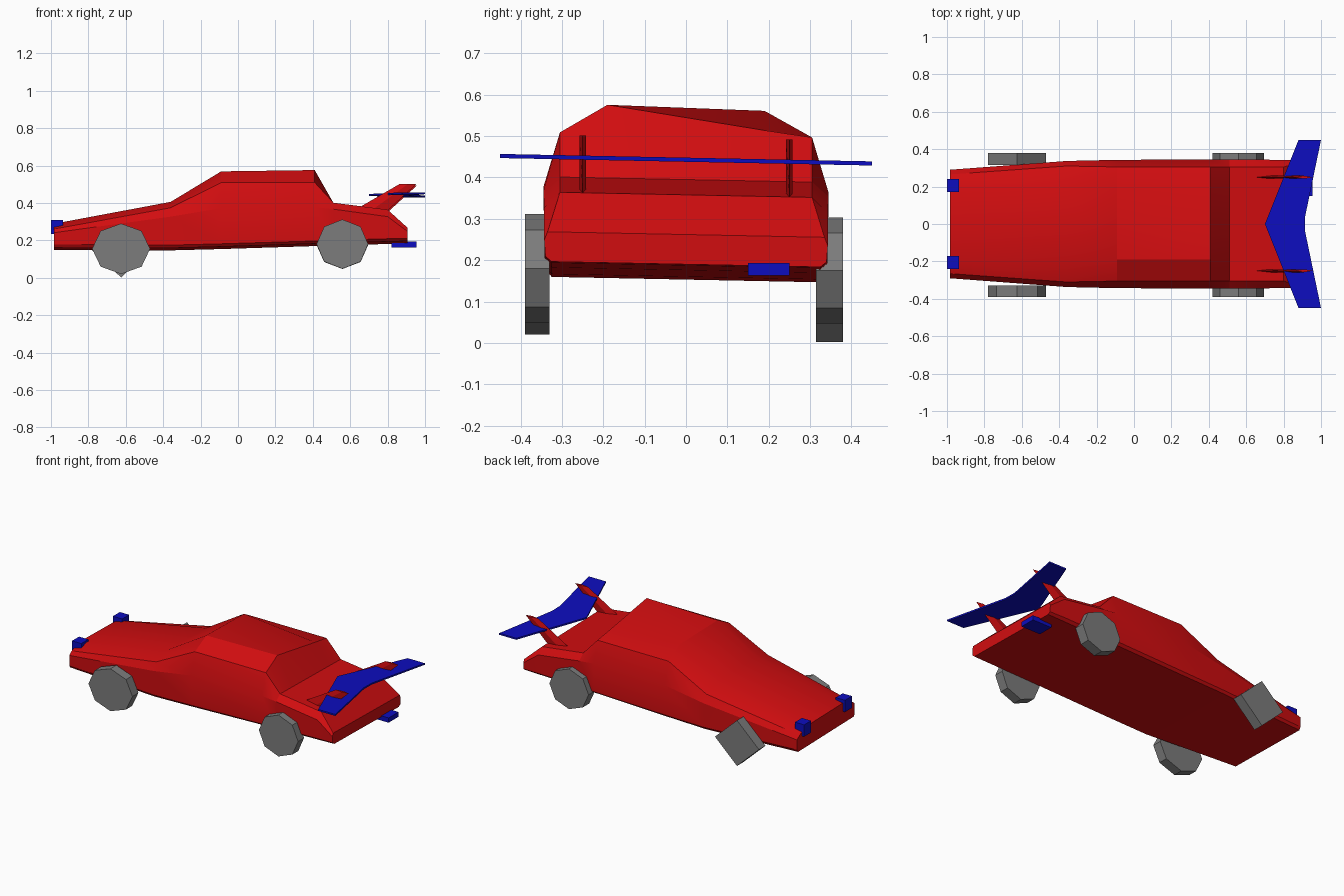
import bpy, bmesh, math
from mathutils import Vector

if "Cube" in bpy.data.objects:
    bpy.data.objects.remove(bpy.data.objects["Cube"], do_unlink=True)


def material(name, rgb):
    m = bpy.data.materials.new(name)
    m.use_nodes = True
    m.diffuse_color = (*rgb, 1)
    bsdf = next(n for n in m.node_tree.nodes if n.type == 'BSDF_PRINCIPLED')
    bsdf.inputs["Base Color"].default_value = (*rgb, 1)
    return m


RED = material("red paint", (0.64, 0.004, 0.005))
BLUE = material("blue paint", (0.004, 0.004, 0.52))
GREY = material("grey rubber", (0.2, 0.2, 0.2))


def finish(name, bm, mat):
    bmesh.ops.recalc_face_normals(bm, faces=bm.faces)
    mesh = bpy.data.meshes.new(name)
    bm.to_mesh(mesh)
    bm.free()
    mesh.materials.append(mat)
    obj = bpy.data.objects.new(name, mesh)
    bpy.context.collection.objects.link(obj)
    return obj


def loft(name, rings, mat):
    """Skin a list of equal closed rings and cap both ends."""
    bm = bmesh.new()
    loops = [[bm.verts.new(p) for p in ring] for ring in rings]
    n = len(loops[0])
    for a, b in zip(loops, loops[1:]):
        for i in range(n):
            j = (i + 1) % n
            bm.faces.new((a[i], a[j], b[j], b[i]))
    bm.faces.new(loops[0])
    bm.faces.new(loops[-1])
    return finish(name, bm, mat)


def box(name, x, y, z, mat):
    rings = [[(px, y[0], z[0]), (px, y[1], z[0]), (px, y[1], z[1]), (px, y[0], z[1])] for px in x]
    return loft(name, rings, mat)


def roll(x, y, z):
    """The whole shell leans slightly towards +y."""
    return (x, y, z - 0.02 * y)


# Body: half sections of (half width, height) from floor up to roof rail
SECTIONS = [
    (-0.985, [(.28, .155), (.29, .172), (.29, .235), (.265, .255), (.19, .285)]),
    (-0.36, [(.325, .153), (.337, .168), (.337, .32), (.31, .368), (.19, .402)]),
    (-0.09, [(.325, .16), (.34, .175), (.343, .365), (.305, .503), (.19, .565)]),
    (0.41, [(.325, .176), (.342, .19), (.345, .37), (.305, .503), (.19, .572)]),
    (0.51, [(.325, .18), (.342, .194), (.345, .36), (.305, .395), (.19, .395)]),
    (0.80, [(.325, .187), (.342, .202), (.343, .32), (.305, .358), (.19, .358)]),
    (0.905, [(.325, .19), (.34, .202), (.343, .242), (.335, .262), (.19, .262)]),
]
rings = []
for x, half in SECTIONS:
    rings.append([roll(x, w, z) for w, z in half] + [roll(x, -w, z) for w, z in reversed(half)])
rings[3][4] = (0.41, 0.19, 0.514)      # sunken rear roof corner
body = loft("car_body", rings, RED)

# Fold the roof panel along its diagonal
bm = bmesh.new()
bm.from_mesh(body.data)
bm.verts.ensure_lookup_table()
bmesh.ops.connect_verts(bm, verts=[bm.verts[24], bm.verts[35]])
bm.to_mesh(body.data)
bm.free()
bpy.context.view_layer.objects.active = body
body.select_set(True)
bpy.ops.object.shade_smooth_by_angle(angle=math.radians(20))
body.select_set(False)


# Wheels: coarse discs
def wheel(name, x, z, rx, rz, y0, y1, sides):
    angles = [math.tau * i / sides for i in range(sides)]
    loft(name, [[(x + rx * math.cos(a), y, z + rz * math.sin(a)) for a in angles]
                for y in (y0, y1)], GREY)


wheel("front_wheel_right", -0.625, 0.155, .155, .135, -.39, -.33, 8)
wheel("rear_wheel_right", 0.558, 0.18, .138, .132, -.39, -.33, 8)
wheel("rear_wheel_left", 0.558, 0.175, .138, .128, .315, .38, 6 + 2)
wheel("front_wheel_left", -0.625, 0.147, .155, .145, .315, .38, 4)

# Headlights and rear plate
for side, s in (("left", 1), ("right", -1)):
    box("headlight_" + side, (-1, -.935), sorted((s * .17, s * .24)), (.235, .31), BLUE)
box("rear_plate", (.82, .955), (.15, .25), (.163, .193), BLUE)

# Spoiler wing: swept plate
half = [(.70, 0), (.88, .45), (1.0, .45), (.915, .04)]
plan = half + [(x, -y) for x, y in reversed(half[1:])]
loft("spoiler_wing", [[roll(x, y, z) for x, y in plan] for z in (.438, .448)], BLUE)

# Spoiler struts: thin diamond blades leaning backwards
for side, s in (("left", 1), ("right", -1)):
    blade = []
    for x0, z0, x1, z1 in ((.655, .375, .80, .355), (.865, .497, .955, .497)):
        xm, zm = (x0 + x1) / 2, (z0 + z1) / 2
        blade.append([roll(x0, s * .25, z0), roll(xm, s * .25 + .008, zm),
                      roll(x1, s * .25, z1), roll(xm, s * .25 - .008, zm)])
    loft("spoiler_strut_" + side, blade, RED)
